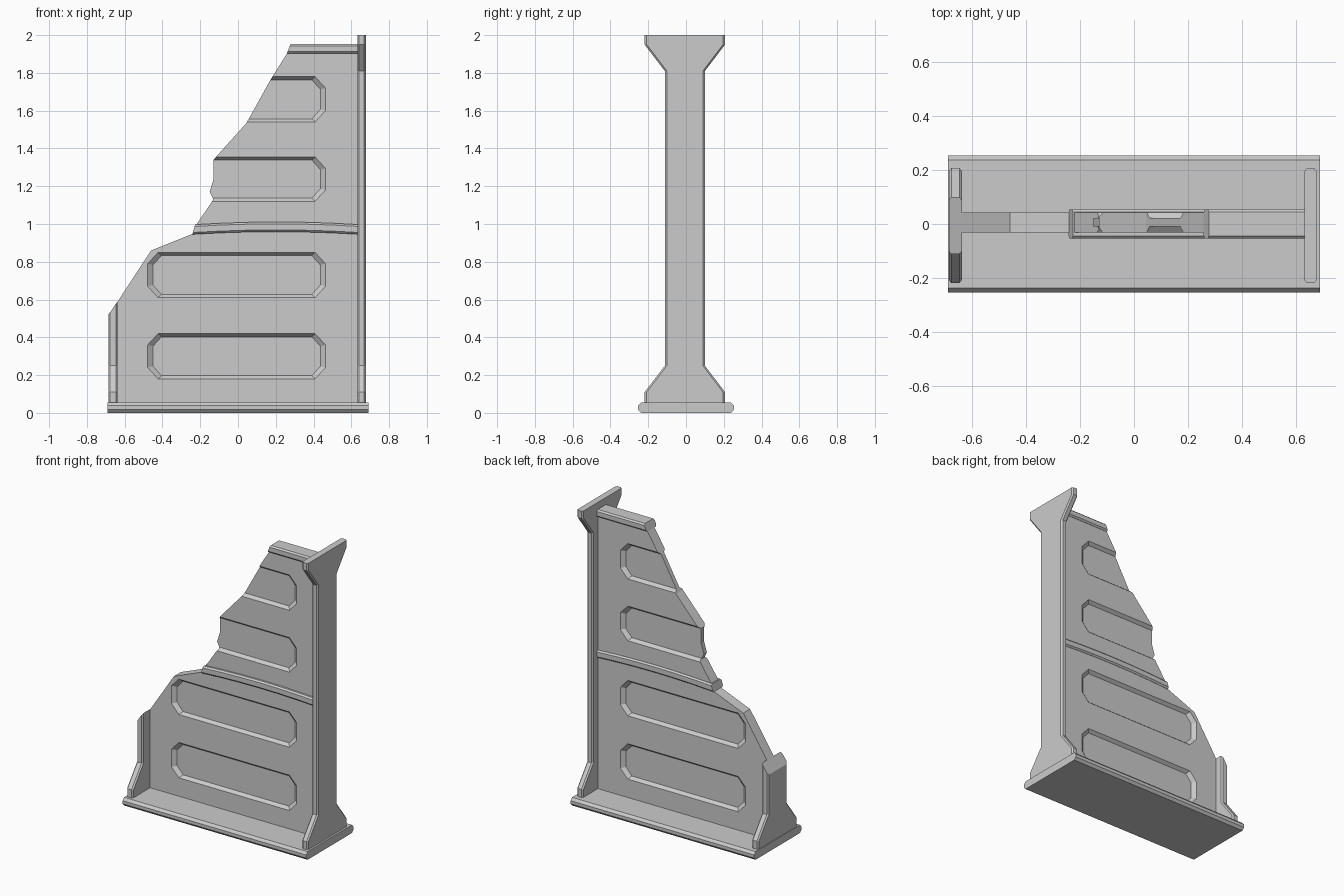
import bpy, bmesh
from mathutils import Vector

cube = bpy.data.objects.get("Cube")
if cube:
    bpy.data.objects.remove(cube, do_unlink=True)

GREY = (0.6, 0.6, 0.6, 1)
metal = bpy.data.materials.new("plain_grey")
metal.use_nodes = True
metal.diffuse_color = GREY
metal.node_tree.nodes["Principled BSDF"].inputs["Base Color"].default_value = GREY


def octagon(a0, a1, b0, b1, ca, cb):
    """Rectangle with clipped corners, as 2D points."""
    return [(a0 + ca, b0), (a1 - ca, b0), (a1, b0 + cb), (a1, b1 - cb),
            (a1 - ca, b1), (a0 + ca, b1), (a0, b1 - cb), (a0, b0 + cb)]


def loft(name, rings, cut=None):
    """Join 3D rings with quads, cap both ends, optionally slice with a plane."""
    bm = bmesh.new()
    rows = [[bm.verts.new(p) for p in ring] for ring in rings]
    n = len(rows[0])
    for low, high in zip(rows, rows[1:]):
        for i in range(n):
            j = (i + 1) % n
            bm.faces.new((low[i], low[j], high[j], high[i]))
    bm.faces.new(rows[0][::-1])
    bm.faces.new(rows[-1])
    if cut:
        geom = bm.verts[:] + bm.edges[:] + bm.faces[:]
        res = bmesh.ops.bisect_plane(bm, geom=geom, plane_co=cut[0], plane_no=cut[1],
                                     clear_outer=True)
        edges = [e for e in res["geom_cut"] if isinstance(e, bmesh.types.BMEdge)]
        bmesh.ops.holes_fill(bm, edges=edges, sides=0)
    bmesh.ops.recalc_face_normals(bm, faces=bm.faces[:])
    mesh = bpy.data.meshes.new(name)
    bm.to_mesh(mesh)
    bm.free()
    mesh.materials.append(metal)
    obj = bpy.data.objects.new(name, mesh)
    bpy.context.scene.collection.objects.link(obj)
    return obj


# Base plate with chamfered long edges
base_section = octagon(-0.253, 0.253, 0, 0.055, 0.015, 0.017)
loft("base_plate", [[(x, y, z) for y, z in base_section] for x in (-0.69, 0.69)])


# Flanged posts, wide at foot and head
def post(name, x0, x1, cut=None):
    levels = [(0.05, 0.213), (0.11, 0.213), (0.25, 0.106),
              (1.81, 0.106), (1.95, 0.213), (2.0, 0.213)]
    rings = [[(x, y - 0.006, z) for x, y in octagon(x0, x1, -w, w, 0.009, 0.011)]
             for z, w in levels]
    return loft(name, rings, cut)


post("tall_post", 0.632, 0.677)
post("broken_post", -0.686, -0.638, (Vector((-0.686, 0, 0.52)), Vector((-0.8, 0, 0.55))))

# Web wall with a broken outline
outline = [(-0.65, 0.05), (0.64, 0.05), (0.64, 1.92), (0.27, 1.92), (0.17, 1.76),
           (0.045, 1.535), (-0.13, 1.34), (-0.13, 1.235), (-0.15, 1.17),
           (-0.13, 1.13), (-0.225, 0.99), (-0.235, 0.95), (-0.46, 0.86),
           (-0.65, 0.57)]
BACK, FRONT = 0.043, -0.031
wall = loft("web_wall", [[(x, y, z) for x, z in outline] for y in (FRONT, BACK)])

# Sunken panels on both faces
bpy.context.view_layer.objects.active = wall
for z0, z1 in ((0.18, 0.42), (0.61, 0.85), (1.12, 1.355), (1.54, 1.78)):
    for face, out in ((FRONT, -1), (BACK, 1)):
        wide = octagon(-0.478, 0.463, z0, z1, 0.055, 0.06)
        slim = octagon(-0.45, 0.436, z0 + 0.017, z1 - 0.017, 0.045, 0.05)
        rings = [[(x, face + out * d, z) for x, z in shape]
                 for d, shape in ((0.03, wide), (0, wide), (-0.021, slim))]
        cutter = loft("panel_cutter", rings)
        cutter.hide_render = True
        mod = wall.modifiers.new("panel", "BOOLEAN")
        mod.operation = "DIFFERENCE"
        mod.solver = "EXACT"
        mod.object = cutter
        bpy.ops.object.modifier_apply(modifier=mod.name)
        bpy.data.objects.remove(cutter, do_unlink=True)


# Chamfered ledges, the middle one slightly arched
def ledge(name, x0, x1, z0, z1, arch, steps, slant):
    section = octagon(-0.054, 0.054, z0, z1, 0.01, 0.01)
    rings = []
    for i in range(steps + 1):
        t = i / steps
        rise = arch * (1 - (2 * t - 1) ** 2)
        lean = slant * (1 - t)
        rings.append([(x0 + (x1 - x0) * t + lean * (z - z0), y, z + rise)
                      for y, z in section])
    return loft(name, rings)


ledge("middle_ledge", -0.242, 0.64, 0.945, 0.997, 0.014, 6, 0.3)
ledge("top_ledge", 0.258, 0.64, 1.902, 1.952, 0, 1, 0.4)
